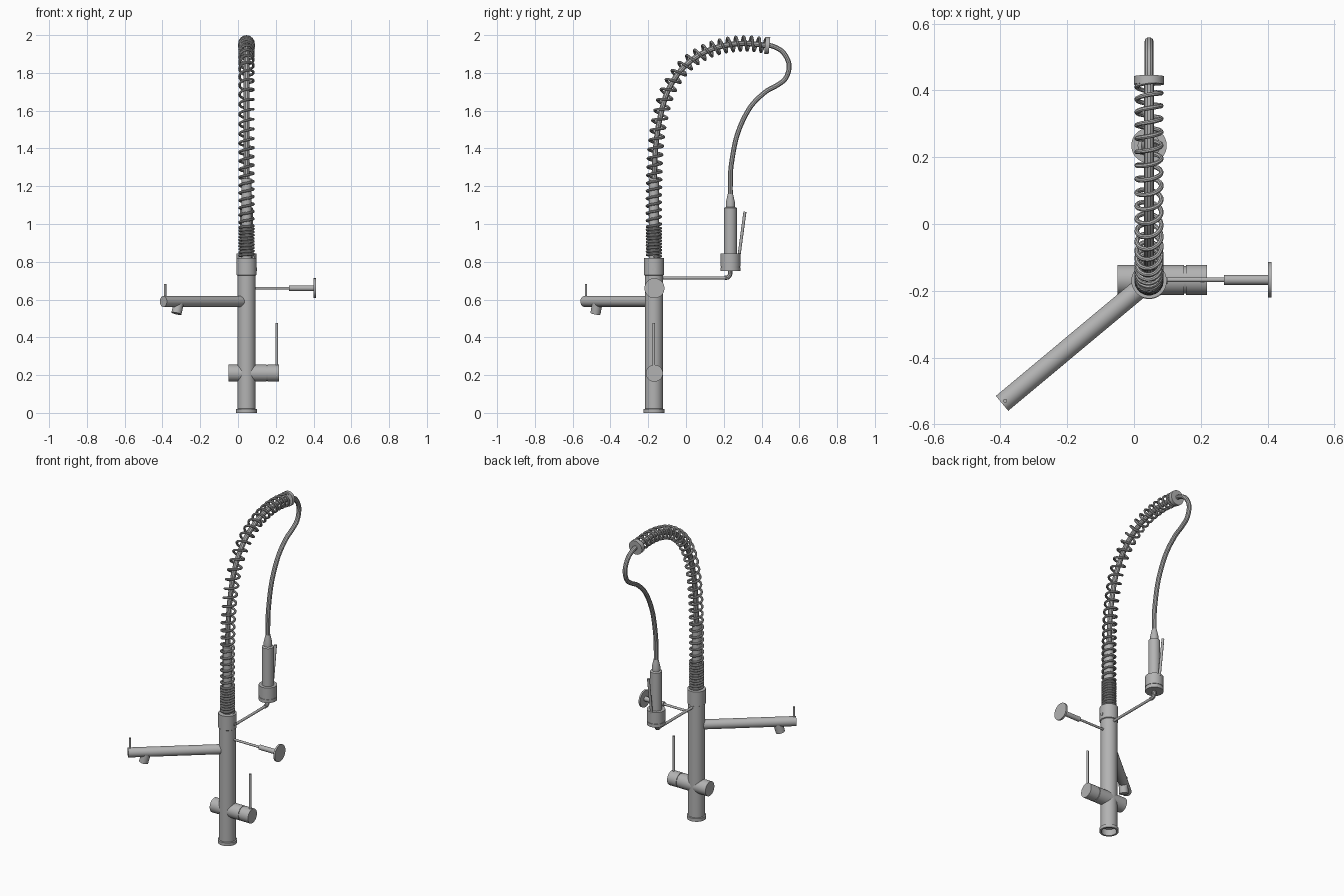
import bpy, bmesh, math
from mathutils import Vector

cube = bpy.data.objects.get("Cube")
if cube:
    bpy.data.objects.remove(cube, do_unlink=True)

CX, CY = 0.045, -0.17          # axis of the column
HY = 0.235                     # y of the spray handle
UP, RIGHT = Vector((0, 0, 1)), Vector((1, 0, 0))

steel = bpy.data.materials.new("brushed_steel")
steel.use_nodes = True
GREY = (0.45, 0.45, 0.45, 1)
steel.diffuse_color = GREY
steel.node_tree.nodes["Principled BSDF"].inputs["Base Color"].default_value = GREY


def finish(obj):
    obj.data.materials.clear()
    obj.data.materials.append(steel)
    bpy.ops.object.select_all(action='DESELECT')
    obj.select_set(True)
    bpy.context.view_layer.objects.active = obj
    bpy.ops.object.shade_smooth_by_angle(angle=math.radians(35))
    return obj


def lathe(name, profile, origin, axis=UP, sides=40):
    """Spin (radius, height) points about an axis."""
    bm = bmesh.new()
    verts = [bm.verts.new((r, 0, h)) for r, h in profile]
    edges = [bm.edges.new(pair) for pair in zip(verts, verts[1:])]
    bmesh.ops.spin(bm, geom=verts + edges, cent=(0, 0, 0), axis=UP,
                   angle=math.tau, steps=sides, use_merge=False)
    bmesh.ops.remove_doubles(bm, verts=bm.verts, dist=0.0002)
    bmesh.ops.recalc_face_normals(bm, faces=bm.faces)
    mesh = bpy.data.meshes.new(name)
    bm.to_mesh(mesh)
    bm.free()
    obj = bpy.data.objects.new(name, mesh)
    bpy.context.collection.objects.link(obj)
    obj.rotation_euler = UP.rotation_difference(Vector(axis)).to_euler()
    obj.location = origin
    return finish(obj)


def rod(name, start, end, radius, sides=24):
    start, end = Vector(start), Vector(end)
    length = (end - start).length
    return lathe(name, [(0, 0), (radius, 0), (radius, length), (0, length)],
                 start, end - start, sides)


def sweep(name, points, radius, resolution=3):
    """Round wire through a list of points."""
    curve = bpy.data.curves.new(name, 'CURVE')
    curve.dimensions = '3D'
    curve.bevel_depth = radius
    curve.bevel_resolution = resolution
    curve.use_fill_caps = True
    spline = curve.splines.new('POLY')
    spline.points.add(len(points) - 1)
    for point, co in zip(spline.points, points):
        point.co = (*co, 1)
    obj = bpy.data.objects.new(name, curve)
    bpy.context.collection.objects.link(obj)
    bpy.ops.object.select_all(action='DESELECT')
    obj.select_set(True)
    bpy.context.view_layer.objects.active = obj
    bpy.ops.object.convert(target='MESH')
    return finish(bpy.context.view_layer.objects.active)


def smooth_path(yz, steps=12):
    """Catmull-Rom path in the plane of the column."""
    p = [Vector((CX, y, z)) for y, z in yz]
    p = [2 * p[0] - p[1]] + p + [2 * p[-1] - p[-2]]
    out = []
    for a, b, c, d in zip(p, p[1:], p[2:], p[3:]):
        for i in range(steps):
            t = i / steps
            out.append(0.5 * (2 * b + (c - a) * t + (2 * a - 5 * b + 4 * c - d) * t**2
                              + (3 * b - a - 3 * c + d) * t**3))
    return out + [p[-2]]


def along(path, s):
    """Point and tangent at a fraction s of the path length."""
    lengths = [(b - a).length for a, b in zip(path, path[1:])]
    left = s * sum(lengths)
    for i, length in enumerate(lengths):
        if left <= length or i == len(lengths) - 1:
            return path[i].lerp(path[i + 1], left / length), (path[i + 1] - path[i]).normalized()
        left -= length


# Column with a hollow foot flange and an upper collar
lathe("column", [(0, 0.04), (0.044, 0.04), (0.044, 0), (0.055, 0), (0.055, 0.02),
                 (0.048, 0.022), (0.048, 0.727), (0.053, 0.73), (0.053, 0.82), (0, 0.82)],
      (CX, CY, 0), sides=48)
rod("collar_screw", (CX, CY, 0.76), (CX + 0.056, CY, 0.76), 0.01)

# Mixer valve with a groove before the turning cap, and its lever
lathe("mixer_valve", [(0, -0.095), (0.045, -0.095), (0.045, 0.105), (0.041, 0.105),
                      (0.041, 0.11), (0.045, 0.11), (0.045, 0.173), (0, 0.173)],
      (CX, CY + 0.003, 0.21), RIGHT)
rod("mixer_lever", (0.205, CY, 0.24), (0.205, CY, 0.475), 0.007)

# Side knob
rod("knob_stem", (CX, CY + 0.003, 0.66), (0.28, CY + 0.003, 0.66), 0.007)
rod("knob_sleeve", (0.27, CY + 0.003, 0.66), (0.402, CY + 0.003, 0.66), 0.015)
rod("knob_disc", (0.401, CY + 0.003, 0.66), (0.412, CY + 0.003, 0.66), 0.053, 40)

# Swivel spout with its pin and nozzle
root, tip = Vector((CX, CY, 0.59)), Vector((-0.395, -0.537, 0.59))
heading = (tip - root).normalized()
rod("spout", root, tip, 0.029, 40)
pin = tip - heading * 0.012
rod("spout_pin", pin, pin + UP * 0.092, 0.006)
outlet = tip - heading * 0.108
rod("spout_nozzle", outlet, outlet - UP * 0.064 + heading * 0.018, 0.027, 32)

# Arched spring: tight turns at the foot, open turns along the arch
arch = smooth_path([(CY, 0.99), (CY, 1.15), (-0.167, 1.28), (-0.16, 1.41), (-0.14, 1.55),
                    (-0.098, 1.70), (-0.022, 1.82), (0.08, 1.9), (0.19, 1.942),
                    (0.31, 1.956), (0.43, 1.945)])
TIGHT, OPEN, PER_TURN, COIL = 10, 30, 18, 0.037
coil = []
for i in range(TIGHT * PER_TURN):
    angle = math.tau * i / PER_TURN
    coil.append(Vector((CX + COIL * math.cos(angle), CY + COIL * math.sin(angle),
                        0.825 + 0.165 * i / (TIGHT * PER_TURN))))
for i in range(OPEN * PER_TURN + 1):
    s = i / (OPEN * PER_TURN)
    centre, tangent = along(arch, s)
    angle = math.tau * OPEN * (s + 0.18 * math.sin(math.tau * s) / math.tau)
    side = tangent.cross(RIGHT)
    coil.append(centre + COIL * (RIGHT * math.cos(angle) + side * math.sin(angle)))
sweep("spring", coil, 0.007, 2)
end, end_dir = along(arch, 1)
rod("spring_end_collar", end - end_dir * 0.012, end + end_dir * 0.012, 0.045, 40)

# Inner riser and hose
rod("riser_pipe", (CX, CY, 0.81), (CX, CY, 1.24), 0.027)
sweep("arch_hose", [Vector((CX, CY, 0.85))] + arch, 0.015)
hose = smooth_path([(0.42, 1.947), (0.46, 1.941), (0.51, 1.913), (0.54, 1.865), (0.545, 1.82),
                    (0.525, 1.768), (0.48, 1.733), (0.415, 1.695), (0.336, 1.612),
                    (0.272, 1.475), (0.24, 1.315), (HY, 1.22), (HY, 1.13)], 8)
sweep("drop_hose", hose, 0.0135)

# Spray handle, head and trigger
lathe("spray_handle", [(0, 1.16), (0.014, 1.16), (0.024, 1.115), (0.024, 1.09), (0.034, 1.085),
                       (0.034, 0.84), (0, 0.84)], (CX, HY, 0))
lathe("spray_head", [(0, 0.845), (0.053, 0.845), (0.053, 0.775), (0.05, 0.775), (0.05, 0.771),
                     (0.053, 0.771), (0.053, 0.75), (0, 0.75)], (CX, HY, 0))
rod("spray_trigger", (CX, 0.281, 0.835), (CX, 0.312, 1.065), 0.008)

# Holder arm
rod("holder_arm", (CX, CY, 0.715), (CX, 0.215, 0.715), 0.008)
sweep("holder_elbow", smooth_path([(0.205, 0.715), (0.222, 0.718), (0.233, 0.732), (HY, 0.755)]),
      0.012)
